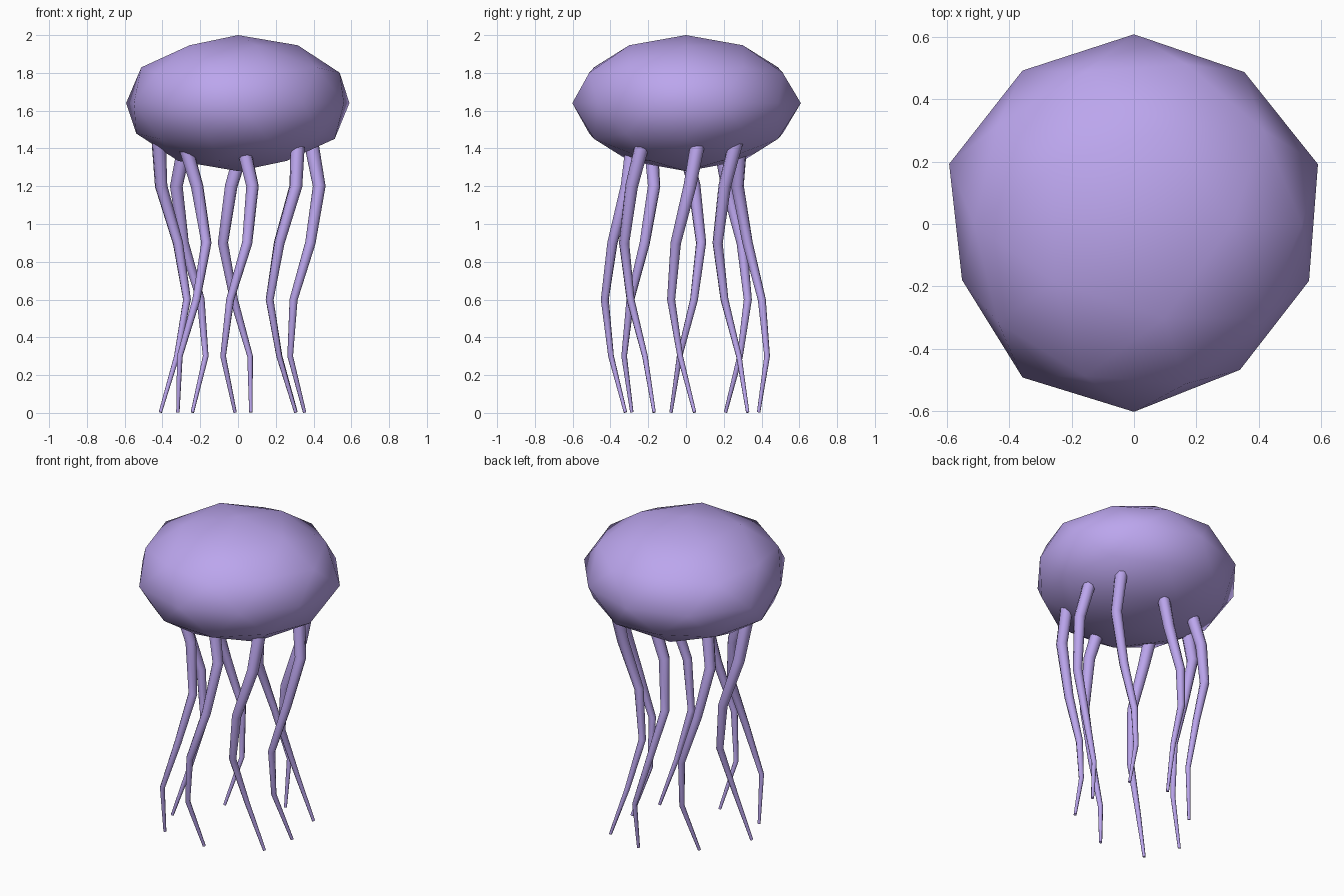
import bpy
from math import sin, cos, pi, atan2, radians

if "Cube" in bpy.data.objects:
    bpy.data.objects.remove(bpy.data.objects["Cube"])

mat = bpy.data.materials.new("lilac")
mat.diffuse_color = (0.50, 0.38, 0.85, 1)
mat.use_nodes = True
mat.node_tree.nodes["Principled BSDF"].inputs["Base Color"].default_value = mat.diffuse_color

# Bell: squashed low-poly icosphere with a slightly uneven rim
bpy.ops.mesh.primitive_ico_sphere_add(subdivisions=2, radius=1)
bell = bpy.context.object
bell.name = "bell"
rim = [1.03, 1.00, 1.01, 1.01, 1.035, 0.963, 1.01, 1.00, 0.96, 0.98]
for v in bell.data.vertices:
    s = 1.0
    if abs(v.co.z) < 0.05:
        a = (atan2(v.co.y, v.co.x) - pi / 10) % (2 * pi)
        s = rim[round(a / (pi / 5)) % 10]
    v.co.x *= 0.602 * s
    v.co.y *= 0.602 * s
    v.co.z = v.co.z * 0.36 + 1.64
bpy.ops.object.shade_smooth()
bell.data.materials.append(mat)


# Tentacles: wavy tapering tubes in a ring under the bell
def tentacle(index, phase):
    angle = index * pi / 4
    curve = bpy.data.curves.new(f"tentacle_{index + 1}", 'CURVE')
    curve.dimensions = '3D'
    curve.bevel_depth = 0.04
    curve.bevel_resolution = 2
    curve.use_fill_caps = True
    spline = curve.splines.new('POLY')
    spline.points.add(5)
    for i, p in enumerate(spline.points):
        x = 0.35 * cos(angle) + 0.08 * sin(1.2 * i + phase)
        y = 0.35 * sin(angle) + 0.08 * cos(1.0 * i + phase)
        p.co = (x, y, max(1.5 - 0.3 * i, 0.003), 1)
        p.radius = 1 - 0.155 * i
    obj = bpy.data.objects.new(curve.name, curve)
    bpy.context.collection.objects.link(obj)
    curve.materials.append(mat)
    # Turn the tube into a mesh
    bpy.ops.object.select_all(action='DESELECT')
    obj.select_set(True)
    bpy.context.view_layer.objects.active = obj
    bpy.ops.object.convert(target='MESH')
    bpy.ops.object.shade_smooth_by_angle(angle=radians(60))


for index, degrees in enumerate([18, 65, 138, 192, 246, 314, 5, 63]):
    tentacle(index, radians(degrees))
